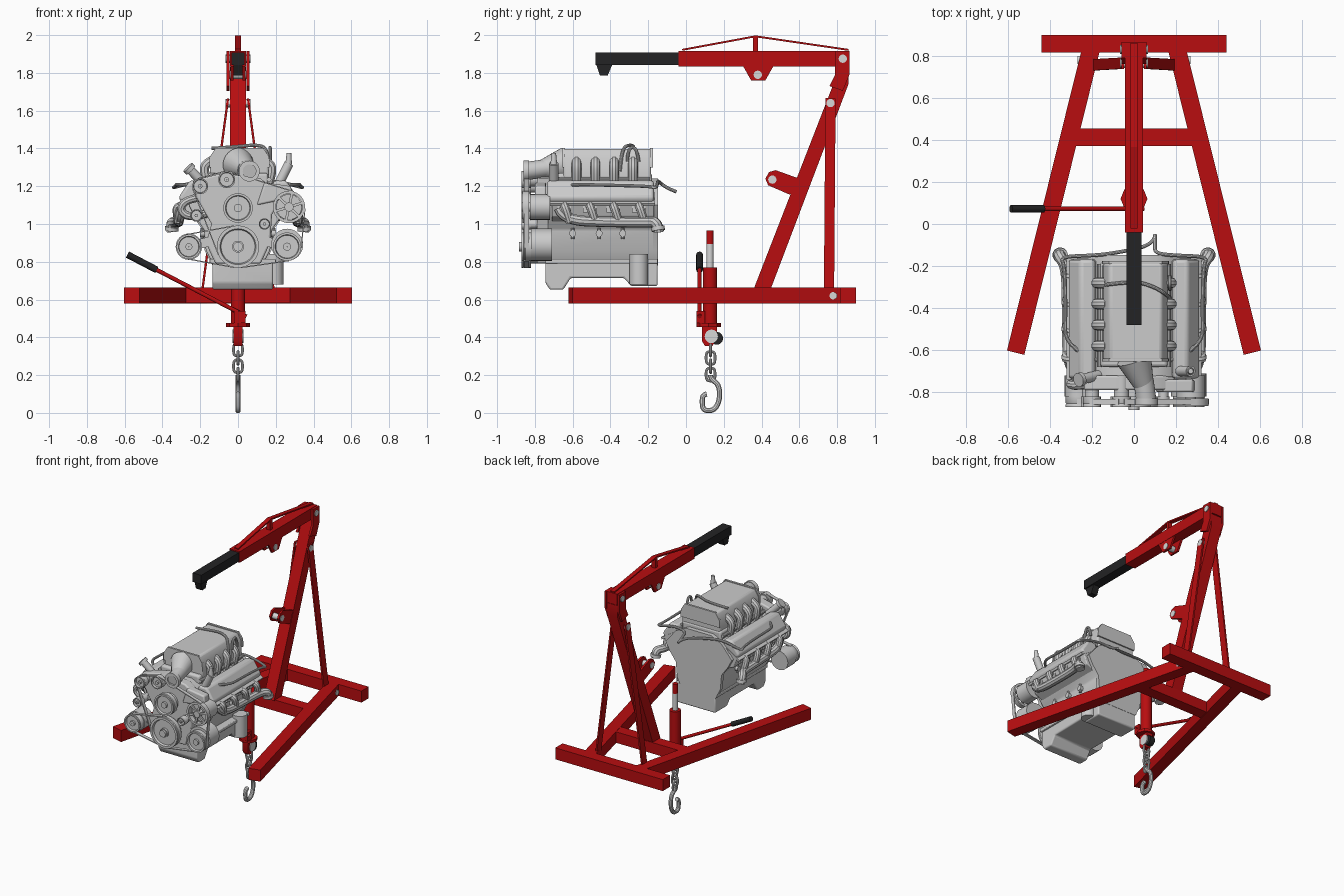
import bpy, bmesh, math
from mathutils import Vector

if "Cube" in bpy.data.objects:
    bpy.data.objects.remove(bpy.data.objects["Cube"])


def material(name, rgb):
    m = bpy.data.materials.new(name)
    m.diffuse_color = (*rgb, 1)
    m.use_nodes = True
    m.node_tree.nodes["Principled BSDF"].inputs["Base Color"].default_value = m.diffuse_color
    return m


RED = material("red paint", (0.48, 0.004, 0.005))
BLACK = material("black", (0.017, 0.017, 0.018))
GREY = material("engine grey", (0.6, 0.6, 0.6))
STEEL = material("bright steel", (0.68, 0.68, 0.68))


def finish(ob, mat, bevel=0):
    ob.data.materials.clear()
    ob.data.materials.append(mat)
    bpy.ops.object.select_all(action='DESELECT')
    ob.select_set(True)
    bpy.context.view_layer.objects.active = ob
    if bevel:
        b = ob.modifiers.new("bevel", 'BEVEL')
        b.width, b.segments, b.limit_method = bevel, 3, 'ANGLE'
    bpy.ops.object.shade_smooth_by_angle(angle=math.radians(35))
    return ob


def mesh(name, verts, faces, mat, bevel=0):
    me = bpy.data.meshes.new(name)
    me.from_pydata([tuple(v) for v in verts], [], faces)
    bm = bmesh.new()
    bm.from_mesh(me)
    bmesh.ops.remove_doubles(bm, verts=bm.verts, dist=1e-5)
    bmesh.ops.recalc_face_normals(bm, faces=bm.faces)
    bm.to_mesh(me)
    bm.free()
    ob = bpy.data.objects.new(name, me)
    bpy.context.collection.objects.link(ob)
    return finish(ob, mat, bevel)


def prism(name, pts, axis, lo, hi, mat, bevel=0):
    """Extrude a 2D outline along an axis (x: y,z / y: x,z / z: x,y)."""
    put = {'x': lambda a, b, t: (t, a, b), 'y': lambda a, b, t: (a, t, b), 'z': lambda a, b, t: (a, b, t)}[axis]
    n = len(pts)
    v = [put(a, b, t) for t in (lo, hi) for a, b in pts]
    f = [list(range(n)), list(range(n, 2 * n))]
    f += [[i, (i + 1) % n, n + (i + 1) % n, n + i] for i in range(n)]
    return mesh(name, v, f, mat, bevel)


def box(name, x0, x1, y0, y1, z0, z1, mat, bevel=0):
    return prism(name, [(x0, y0), (x1, y0), (x1, y1), (x0, y1)], 'z', z0, z1, mat, bevel)


def sweep(name, p0, p1, section, hint, mat, scale=1):
    p0, p1, a = Vector(p0), Vector(p1), Vector(hint)
    d = (p1 - p0).normalized()
    a = (a - d * a.dot(d)).normalized()
    b = d.cross(a)
    n = len(section)
    v = [p + (a * s + b * t) * k for p, k in ((p0, 1), (p1, scale)) for s, t in section]
    f = [list(range(n)), list(range(n, 2 * n))]
    f += [[i, (i + 1) % n, n + (i + 1) % n, n + i] for i in range(n)]
    return mesh(name, v, f, mat)


def bar(name, p0, p1, w, h, mat, hint=(1, 0, 0)):
    return sweep(name, p0, p1, [(-w / 2, -h / 2), (w / 2, -h / 2), (w / 2, h / 2), (-w / 2, h / 2)], hint, mat)


def cyl(name, p0, p1, r, mat, r2=None, n=24):
    d = Vector(p1) - Vector(p0)
    hint = (0, 0, 1) if abs(d.z) < 0.8 * d.length else (1, 0, 0)
    ring = [(r * math.cos(math.tau * i / n), r * math.sin(math.tau * i / n)) for i in range(n)]
    return sweep(name, p0, p1, ring, hint, mat, (r2 or r) / r)


def tube(name, pts, r, mat, closed=False):
    cu = bpy.data.curves.new(name, 'CURVE')
    cu.dimensions, cu.bevel_depth, cu.bevel_resolution, cu.use_fill_caps = '3D', r, 3, True
    s = cu.splines.new('NURBS')
    s.points.add(len(pts) - 1)
    for p, c in zip(s.points, pts):
        p.co = (*c, 1)
    s.order_u, s.use_endpoint_u, s.use_cyclic_u, s.resolution_u = 3, not closed, closed, 6
    ob = bpy.data.objects.new(name, cu)
    bpy.context.collection.objects.link(ob)
    bpy.ops.object.select_all(action='DESELECT')
    ob.select_set(True)
    bpy.context.view_layer.objects.active = ob
    bpy.ops.object.convert(target='MESH')
    return finish(bpy.context.object, mat)


def lathe(name, x, z, prof, mat, n=36):
    m = len(prof)
    v = [(x + r * math.cos(math.tau * i / n), y, z + r * math.sin(math.tau * i / n)) for i in range(n) for r, y in prof]
    f = [[i * m + j, i * m + (j + 1) % m, (i + 1) % n * m + (j + 1) % m, (i + 1) % n * m + j]
         for i in range(n) for j in range(m)]
    return mesh(name, v, f, mat)


def pulley(name, x, z, r, y0, y1):
    lathe(name, x, z, [(.001, y0), (.28 * r, y0), (.28 * r, y0 + .015), (.8 * r, y0 + .015), (.85 * r, y0),
                       (r, y0), (r, y0 + .01), (.95 * r, y0 + .015), (r, y0 + .02), (r, y1), (.001, y1)], GREY)


# Crane base
box("rear_crossbar", -.44, .44, .815, .9, .58, .665, RED)
box("middle_crossbar", -.29, .29, .37, .455, .582, .663, RED)
for s in (-1, 1):
    bar("base_leg", (s * .205, .83, .6225), (s * .563, -.612, .6225), .085, .085, RED)
    cyl("leg_pin", (s * .2, .78, .62), (s * .268, .78, .62), .02, STEEL)
    bar("rear_stay", (s * .053, .765, 1.665), (s * .19, .757, .64), .012, .054, RED)
    prism("boom_pivot_plate", [(.79, 1.915), (.865, 1.915), (.865, 1.79), (.83, 1.705), (.76, 1.73), (.79, 1.79)],
          'x', s * .044, s * .06, RED)
    prism("jack_lug_upper", [(.3, 1.84), (.465, 1.84), (.42, 1.76), (.345, 1.76)], 'x', s * .025, s * .04, RED)
    prism("jack_lug_mast", [(.6, 1.24), (.475, 1.285), (.44, 1.275), (.42, 1.24), (.435, 1.205), (.55, 1.155)],
          'x', s * .025, s * .04, RED)

# Mast, boom and pins
prism("mast", [(.36, .66), (.45, .66), (.86, 1.74), (.86, 1.83), (.815, 1.83)], 'x', -.043, .043, RED)
box("boom", -.042, .042, -.04, .865, 1.835, 1.917, RED)
box("boom_extension", -.035, .035, -.48, -.03, 1.842, 1.908, BLACK)
prism("extension_hook_lug", [(-.475, 1.845), (-.39, 1.845), (-.415, 1.785), (-.455, 1.785)], 'x', -.025, .025, BLACK)
box("truss_post", -.015, .015, .355, .38, 1.915, 1.995, RED)
bar("truss_front", (0, -.02, 1.922), (0, .37, 1.994), .032, .01, RED)
bar("truss_rear", (0, .365, 1.994), (0, .86, 1.922), .032, .01, RED)
for name, y, z, w in (("boom_pin", .83, 1.875, .066), ("stay_pin", .765, 1.64, .066),
                      ("upper_lug_pin", .38, 1.79, .044), ("mast_lug_pin", .457, 1.235, .044)):
    cyl(name, (-w, y, z), (w, y, z), .022, STEEL)

# Hydraulic jack
cyl("jack_flange", (0, .12, .455), (0, .12, .475), .064, RED, n=8)
cyl("jack_cylinder", (0, .127, .47), (0, .127, .77), .038, RED)
cyl("jack_rod", (0, .127, .77), (0, .127, .9), .018, STEEL)
cyl("jack_rod_end", (0, .127, .895), (0, .127, .965), .019, RED)
prism("jack_clevis", [(.085, .46), (.165, .46), (.165, .4), (.14, .355), (.1, .355), (.085, .38)], 'x', -.023, .023, RED)
cyl("clevis_pin", (-.028, .135, .405), (.028, .135, .405), .036, STEEL)
cyl("clevis_roller", (-.02, .162, .395), (.02, .162, .395), .034, BLACK)
box("pump_block", -.02, .04, .055, .1, .475, .54, RED)
cyl("pump_handle", (.045, .072, .51), (-.44, .072, .762), .011, RED, n=12)
cyl("handle_grip", (-.43, .072, .757), (-.585, .072, .838), .018, BLACK, n=12)

# Chain and hook
for i in range(4):
    z, dx, dy = .335 - i * .044, (i + 1) % 2, i % 2
    tube("chain_link", [(a * .024 * dx, .13 + a * .024 * dy, z + b) for a, b in
                        ((-1, -.015), (-.7, -.034), (.7, -.034), (1, -.015), (1, .015), (.7, .034), (-.7, .034), (-1, .015))],
         .0075, STEEL, True)
tube("load_hook", [(0, y, z) for y, z in ((.13, .2), (.13, .18), (.175, .15), (.18, .07), (.15, .012), (.09, .012),
                                          (.085, .065), (.09, .095), (.11, .1))], .0145, STEEL)

# Engine block, sump and rear plate
V = [(.13, .78), (.17, .86), (.18, .97), (.23, 1.04), (.26, 1.1), (.18, 1.2), (.1, 1.24)]
V = V + [(-x, z) for x, z in reversed(V)]
prism("engine_block", V, 'y', -.73, -.165, GREY, .008)
prism("rear_plate", [(x * 1.04, z) for x, z in V], 'y', -.175, -.148, GREY)
prism("sump", [(-.745, .81), (-.745, .69), (-.72, .652), (-.65, .652), (-.61, .715), (-.33, .715), (-.29, .672),
               (-.15, .672), (-.15, .81)], 'x', -.135, .185, GREY, .01)
box("sump_rim", -.15, .2, -.745, -.15, .79, .815, GREY, .005)
cyl("oil_filter", (.19, -.25, .68), (.19, -.25, .84), .05, GREY)

# Cylinder heads, covers and exhausts on both sides
for s in (-1, 1):
    prism("cylinder_head", [(s * x, z) for x, z in ((.14, 1.18), (.18, 1.0), (.27, 1.04), (.3, 1.12), (.2, 1.21))],
          'y', -.71, -.17, GREY, .006)
    prism("valve_cover", [(s * x, z) for x, z in ((.175, 1.17), (.19, 1.23), (.255, 1.23), (.315, 1.14), (.29, 1.1))],
          'y', -.735, -.17, GREY, .015)
    bar("cover_rim", (s * .245, -.74, 1.145), (s * .245, -.165, 1.145), .17, .016, GREY, (s * 1, 0, -.6))
    tube("fuel_rail", [(s * .165, y, 1.235) for y in (-.68, -.4, -.19)], .012, GREY)
    tube("exhaust_log", [(s * .3, -.67, 1.08), (s * .315, -.65, 1.02), (s * .315, -.4, 1.01), (s * .32, -.2, 1.01),
                         (s * .36, -.15, 1.01), (s * .35, -.145, .96)], .028, GREY)
    cyl("exhaust_flange", (s * .35, -.15, .985), (s * .352, -.147, .965), .036, GREY)
    for y in (-.645, -.51, -.385, -.25):
        tube("exhaust_runner", [(s * .26, y, 1.1), (s * .32, y, 1.1), (s * .325, y + .015, 1.06), (s * .315, y + .03, 1.01)],
             .023, GREY)
        box("exhaust_port", *sorted((s * .25, s * .295)), y - .035, y + .035, 1.06, 1.125, GREY)
    for y in (-.6, -.46, -.335):
        cyl("core_plug", (s * .17, y, .95), (s * .2, y, .95), .018, GREY)
        cyl("sensor", (s * .19, y, .92), (s * .19, y, .98), .009, GREY, n=10)
    tube("wiring_loom", [(s * .14, -.66, 1.2), (s * .33, -.6, 1.21), (s * .325, -.4, 1.205), (s * .33, -.2, 1.2),
                         (s * .35, -.155, 1.19), (s * .2, -.15, 1.23), (s * .1, -.14, 1.22), (.1, -.1, 1.19),
                         (.1, -.05, 1.17)], .009, GREY)

# Intake manifold, plenum and throttle
box("intake_valley", -.16, .16, -.68, -.18, 1.18, 1.27, GREY, .015)
prism("intake_plenum", [(-.15, 1.24), (-.145, 1.35), (-.115, 1.398), (.13, 1.398), (.16, 1.35), (.165, 1.24)],
      'y', -.65, -.185, GREY, .012)
for y in (-.655, -.19):
    prism("plenum_rim", [(-.152, 1.3), (-.15, 1.355), (-.118, 1.403), (.133, 1.403), (.165, 1.355), (.167, 1.3)],
          'y', y, y + .015, GREY)
for s in (-1, 1):
    for y in (-.58, -.48, -.38, -.28):
        tube("intake_runner", [(s * .13, y, 1.34), (s * .175, y, 1.32), (s * .18, y, 1.27), (s * .16, y, 1.21)], .026, GREY)
cyl("throttle_funnel", (0, -.64, 1.32), (.045, -.76, 1.29), .085, GREY, .05)
cyl("throttle_elbow", (.045, -.74, 1.295), (.06, -.85, 1.28), .048, GREY)
lathe("throttle_mouth", .06, 1.28, [(.035, -.86), (.055, -.86), (.055, -.83), (.035, -.83)], GREY)
tube("plenum_hose", [(.17, -.35, 1.28), (.16, -.34, 1.4), (.1, -.3, 1.42), (.0, -.27, 1.41), (-.14, -.29, 1.4)], .009, GREY)
tube("plenum_loop", [(.17, -.31, 1.33), (.17, -.31, 1.4), (.17, -.26, 1.41), (.17, -.25, 1.33)], .009, GREY)

# Front cover, necks and brackets
prism("timing_cover", [(-.12, .79), (.12, .79), (.17, .9), (.18, 1.05), (.24, 1.15), (.12, 1.24), (-.08, 1.27),
                       (-.24, 1.23), (-.22, 1.14), (-.14, 1.0), (-.17, .9)], 'y', -.79, -.72, GREY, .01)
prism("right_bracket", [(.1, 1.1), (.29, 1.14), (.28, 1.2), (.14, 1.22)], 'y', -.8, -.74, GREY, .01)
for s in (-1, 1):
    bar("accessory_bracket", (s * .1, -.76, .92), (s * .26, -.76, .88), .06, .05, GREY, (0, 1, 0))
cyl("filler_neck", (.21, -.7, 1.2), (.27, -.7, 1.32), .025, GREY)
cyl("filler_cap", (.268, -.7, 1.315), (.27, -.7, 1.375), .018, GREY, .012)
cyl("coolant_neck", (-.17, -.72, 1.2), (-.255, -.74, 1.29), .024, GREY)
cyl("coolant_flange", (-.25, -.738, 1.285), (-.265, -.742, 1.3), .033, GREY)
tube("coolant_hose", [(-.2, -.76, 1.14), (-.28, -.77, 1.13), (-.31, -.76, 1.07), (-.25, -.76, 1.03), (-.15, -.75, 1.06)],
     .022, GREY)

# Pulleys, accessories and belts
PULLEYS = {"crank_pulley": (0, .88, .112), "water_pump_pulley": (0, 1.085, .078), "compressor_pulley": (.26, .88, .075),
           "steering_pump_pulley": (-.26, .88, .065), "left_idler": (-.2, 1.2, .042), "top_idler": (-.06, 1.235, .045),
           "lower_idler": (-.22, 1.045, .033), "right_idler": (.14, 1.0, .03)}
for name, (x, z, r) in PULLEYS.items():
    pulley(name, x, z, r, -.87, -.82)
    cyl(name + "_body", (x, -.825, z), (x, -.72, z), r * .8, GREY)
cyl("crank_nose", (0, -.885, .88), (0, -.8, .88), .025, GREY)
cyl("compressor_body", (.26, -.82, .89), (.26, -.71, .89), .085, GREY)
cyl("steering_pump_body", (-.26, -.82, .88), (-.26, -.72, .88), .07, GREY)
lathe("alternator_rim", .27, 1.09, [(.07, -.865), (.085, -.865), (.085, -.83), (.07, -.83)], GREY)
cyl("alternator_hub", (.27, -.87, 1.09), (.27, -.82, 1.09), .024, GREY)
cyl("alternator_body", (.27, -.825, 1.09), (.27, -.72, 1.09), .068, GREY)
for i in range(6):
    a = math.tau * i / 6 + .3
    bar("alternator_spoke", (.27, -.855, 1.09), (.27 + .077 * math.cos(a), -.855, 1.09 + .077 * math.sin(a)), .012, .014,
        GREY, (0, 1, 0))


def belt(a, b, side):
    (x1, z1, r1), (x2, z2, r2) = a, b
    t = math.atan2(z2 - z1, x2 - x1) + side * math.acos((r1 - r2) / math.hypot(x2 - x1, z2 - z1))
    c, s = math.cos(t), math.sin(t)
    bar("belt", (x1 + r1 * c, -.845, z1 + r1 * s), (x2 + r2 * c, -.845, z2 + r2 * s), .026, .006, GREY, (0, 1, 0))


P, ALT = PULLEYS, (.27, 1.09, .085)
belt(P["crank_pulley"], P["compressor_pulley"], -1)
belt(P["compressor_pulley"], ALT, -1)
belt(ALT, P["top_idler"], -1)
belt(P["top_idler"], P["left_idler"], -1)
belt(P["left_idler"], P["crank_pulley"], -1)
belt(P["steering_pump_pulley"], P["crank_pulley"], -1)
belt(P["steering_pump_pulley"], P["crank_pulley"], 1)
